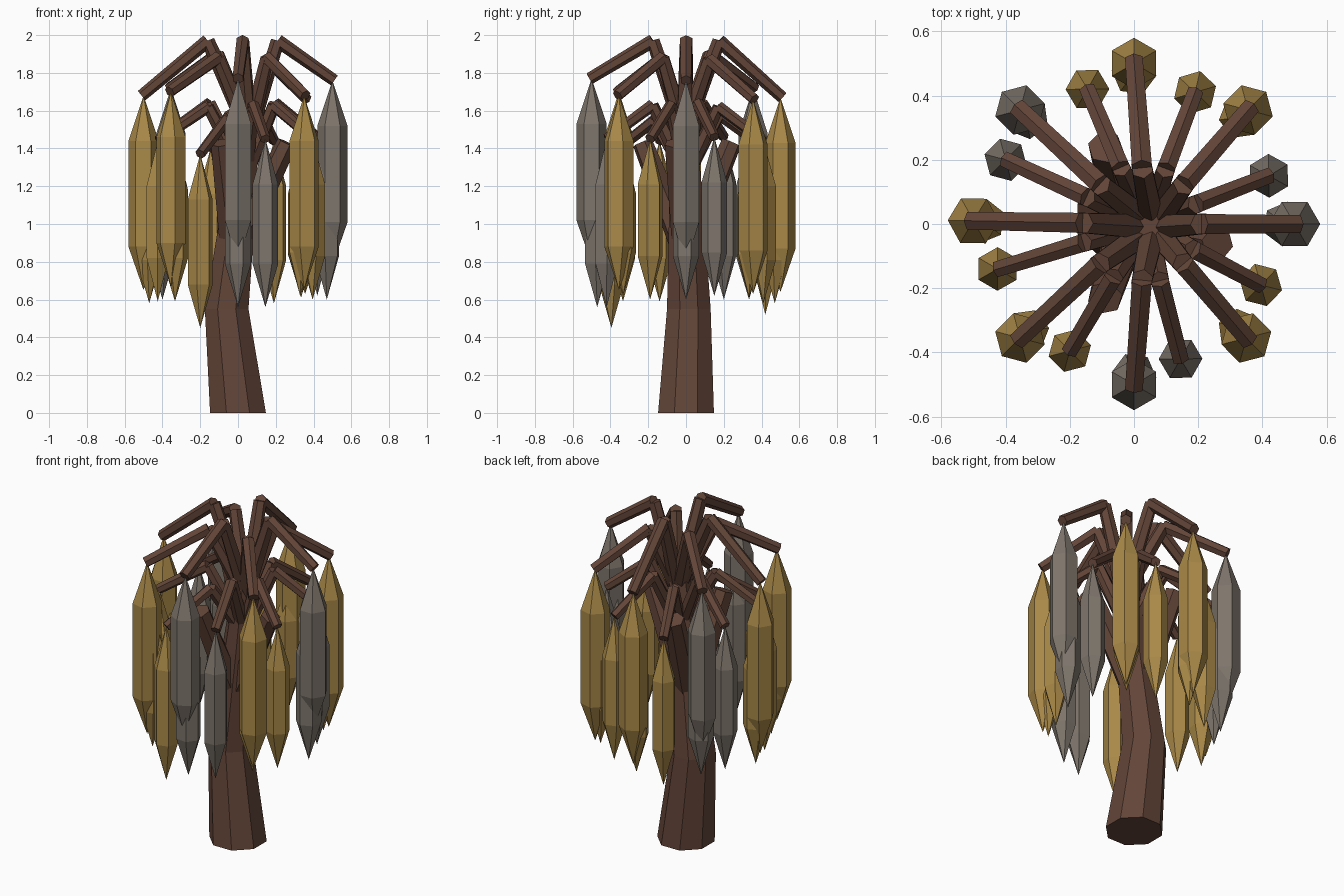
import bpy, bmesh, math
from mathutils import Vector, Matrix

if "Cube" in bpy.data.objects:
    bpy.data.objects.remove(bpy.data.objects["Cube"])


def material(name, rgb):
    m = bpy.data.materials.new(name)
    m.diffuse_color = (*rgb, 1)
    m.use_nodes = True
    m.node_tree.nodes["Principled BSDF"].inputs["Base Color"].default_value = m.diffuse_color
    return m


BARK = material("bark", (0.125, 0.06, 0.04))
GOLD = material("gold_leaf", (0.40, 0.25, 0.065))
GREY = material("grey_leaf", (0.21, 0.18, 0.15))


def finish(name, bm, mat):
    bmesh.ops.recalc_face_normals(bm, faces=bm.faces)
    me = bpy.data.meshes.new(name)
    bm.to_mesh(me)
    bm.free()
    me.materials.append(mat)
    ob = bpy.data.objects.new(name, me)
    bpy.context.collection.objects.link(ob)
    return ob


def loft(name, rings, sides, mat, turn=0.0):
    """Horizontal rings (x, y, z, radius); radius 0 makes a point."""
    bm = bmesh.new()
    loops = []
    for x, y, z, r in rings:
        n = sides if r > 0 else 1
        loops.append([bm.verts.new((x + r * math.cos(turn + math.tau * i / sides),
                                    y + r * math.sin(turn + math.tau * i / sides), z))
                      for i in range(n)])
    for a, b in zip(loops, loops[1:]):
        for i in range(sides):
            j = (i + 1) % sides
            quad = [a[i % len(a)], a[j % len(a)], b[j % len(b)], b[i % len(b)]]
            bm.faces.new(list(dict.fromkeys(quad)))
    for ring in (loops[0], loops[-1]):
        if len(ring) > 1:
            bm.faces.new(ring)
    return finish(name, bm, mat)


def add_stick(bm, a, b, r1, r2, sides=6):
    """Tapered prism from a to b."""
    a, b = Vector(a), Vector(b)
    d = b - a
    mat = Matrix.Translation((a + b) / 2) @ d.to_track_quat('Z', 'Y').to_matrix().to_4x4()
    bmesh.ops.create_cone(bm, cap_ends=True, segments=sides, radius1=r1, radius2=r2,
                          depth=d.length, matrix=mat)


def branch(name, start, knee, end, r):
    bm = bmesh.new()
    add_stick(bm, start, knee, r * 1.25, r)
    add_stick(bm, knee, end, r, r * 0.88)
    finish(name, bm, BARK)


def spindle(name, x, y, top, bottom, r, mat, turn):
    loft(name, [(x, y, bottom, 0), (x, y, bottom + 0.23, r),
                (x, y, top - 0.24, r), (x, y, top, 0)], 6, mat, turn)


# crooked trunk
loft("trunk", [(0, 0, 0, 0.16), (-0.06, 0.015, 0.55, 0.125),
               (0.01, 0, 1.15, 0.095), (0.06, -0.01, 1.65, 0.055)], 8, BARK, math.pi / 8)

# three cut-off limbs
for i, tip in enumerate([(0.26, -0.06, 1.43), (-0.09, 0.24, 1.43), (-0.09, -0.23, 1.43)]):
    bm = bmesh.new()
    add_stick(bm, (-0.02, 0, 0.85), tip, 0.075, 0.055)
    finish(f"limb_{i}", bm, BARK)

# long upper branches: x, y, top of leaves, tip of leaves, knee height, colour
upper = [
    (0.50, 0.00, 1.76, 0.60, 1.97, GREY),
    (0.355, 0.355, 1.66, 0.61, 1.87, GOLD),
    (0.00, 0.50, 1.67, 0.58, 1.97, GOLD),
    (-0.355, 0.355, 1.72, 0.60, 1.90, GREY),
    (-0.50, 0.01, 1.68, 0.58, 1.97, GOLD),
    (-0.355, -0.355, 1.70, 0.59, 1.88, GOLD),
    (0.00, -0.50, 1.77, 0.56, 1.97, GREY),
    (0.35, -0.355, 1.68, 0.62, 1.88, GOLD),
]
for i, (x, y, top, tip, knee, mat) in enumerate(upper):
    a = math.atan2(y, x)
    kx, ky = 0.025 + x * 0.37, y * 0.35
    branch(f"upper_branch_{i}", (0.06, -0.01, 1.48), (kx, ky, knee),
           (x * 1.02, y * 1.02, top), 0.036)
    length = 0.98 if mat is GREY else 1.03
    spindle(f"outer_leaves_{i}", x, y, top, top - length, 0.08, mat, a)
    spindle(f"inner_leaves_{i}", x * 0.94, y * 0.94, top - 0.28, tip, 0.07, mat, a + 0.4)

# short lower branches: x, y, top of leaves, tip of leaves, colour
lower = [
    (0.42, 0.15, 1.46, 0.62, GREY),
    (0.19, 0.41, 1.44, 0.58, GOLD),
    (-0.145, 0.42, 1.40, 0.52, GOLD),
    (-0.40, 0.20, 1.46, 0.60, GREY),
    (-0.425, -0.14, 1.44, 0.59, GOLD),
    (-0.20, -0.395, 1.37, 0.45, GOLD),
    (0.145, -0.42, 1.45, 0.56, GREY),
    (0.395, -0.19, 1.45, 0.60, GOLD),
]
for i, (x, y, top, tip, mat) in enumerate(lower):
    branch(f"lower_branch_{i}", (0.04, 0, 1.25), (0.02 + x * 0.42, y * 0.42, top + 0.18),
           (x, y, top), 0.032)
    spindle(f"lower_leaves_{i}", x, y, top, tip, 0.068, mat, math.atan2(y, x) + 0.2)
